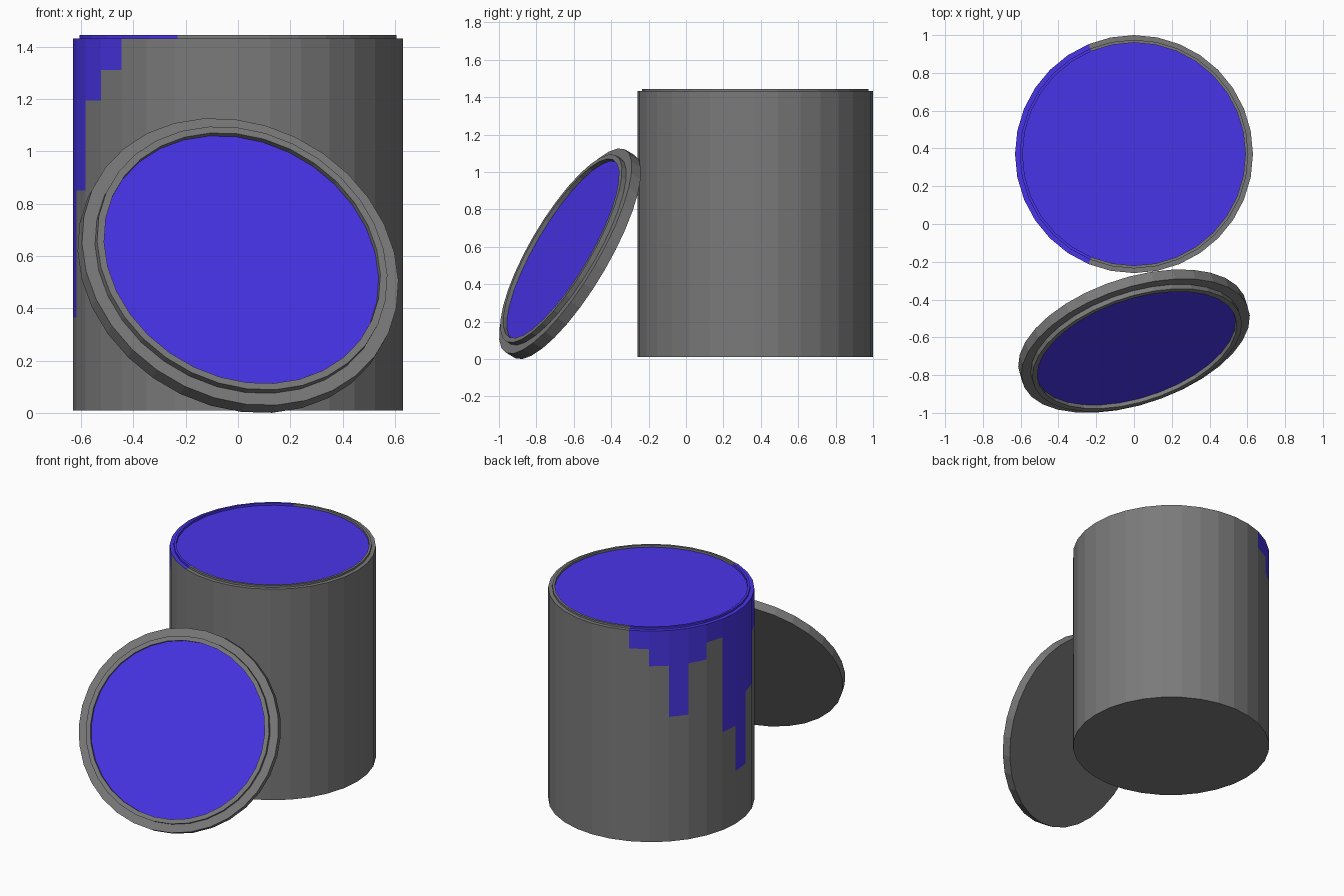
import bpy, bmesh
from math import cos, sin, tau
from mathutils import Vector

if "Cube" in bpy.data.objects:
    bpy.data.objects.remove(bpy.data.objects["Cube"])

SIDES = 32


def material(name, rgb):
    m = bpy.data.materials.new(name)
    m.diffuse_color = (*rgb, 1)
    m.use_nodes = True
    m.node_tree.nodes["Principled BSDF"].inputs["Base Color"].default_value = m.diffuse_color
    return m


METAL = material("metal", (0.195, 0.195, 0.195))
PAINT = material("paint", (0.066, 0.035, 0.81))


def point(r, z, k):
    a = tau * k / SIDES
    return (r * cos(a), r * sin(a), z)


def strip(bm, lower, upper, k, mat):
    """One quad of a revolved surface between two (radius, height) points."""
    if abs(lower[1] - upper[1]) + abs(lower[0] - upper[0]) < 1e-6:
        return
    co = [point(*lower, k), point(*lower, k + 1), point(*upper, k + 1), point(*upper, k)]
    bm.faces.new([bm.verts.new(c) for c in co]).material_index = mat


def disc(bm, r, z, mat, flip=False):
    ks = range(SIDES - 1, -1, -1) if flip else range(SIDES)
    bm.faces.new([bm.verts.new(point(r, z, k)) for k in ks]).material_index = mat


def finish(bm, name):
    bmesh.ops.remove_doubles(bm, verts=bm.verts, dist=1e-5)
    me = bpy.data.meshes.new(name)
    bm.to_mesh(me)
    bm.free()
    me.materials.append(METAL)
    me.materials.append(PAINT)
    ob = bpy.data.objects.new(name, me)
    bpy.context.collection.objects.link(ob)
    return ob


# Can: wall split by paint drips, stepped rim, paint surface
BOTTOM, TOP, R = 0.01, 1.432, 0.63
drip_ends = [1.31, 1.195, 0.85, 1.195, 1.31, 0.67, 0.365, 0.85, 1.195, 1.31, TOP, TOP]
drips = {10 + i: z for i, z in enumerate(drip_ends)}
rim = [(R, TOP), (0.605, TOP), (0.605, 1.445), (0.59, 1.445), (0.59, 1.43)]
bm = bmesh.new()
disc(bm, R, BOTTOM, 0, flip=True)
for k in range(SIDES):
    end = drips.get(k, TOP)
    strip(bm, (R, BOTTOM), (R, end), k, 0)
    strip(bm, (R, end), (R, TOP), k, 1)
    for a, b in zip(rim, rim[1:]):
        strip(bm, a, b, k, int(k in drips))
disc(bm, 0.59, 1.43, 1)
can = finish(bm, "paint_can")
can.location = (0, 0.37, 0)

# Lid: flange, raised lip and painted inner face, leaning on the can
profile = [(0.63, -0.03), (0.63, 0.03), (0.578, 0.03), (0.578, 0.058),
           (0.55, 0.058), (0.55, 0.035)]
bm = bmesh.new()
disc(bm, 0.63, -0.03, 0, flip=True)
for k in range(SIDES):
    for a, b in zip(profile, profile[1:]):
        strip(bm, a, b, k, 0)
disc(bm, 0.55, 0.035, 1)
lid = finish(bm, "lid")
lid.rotation_mode = 'QUATERNION'
lid.rotation_quaternion = Vector((0, 0, 1)).rotation_difference(Vector((0.278, -0.826, 0.49)))
lid.location = (0, -0.62, 0.563)
